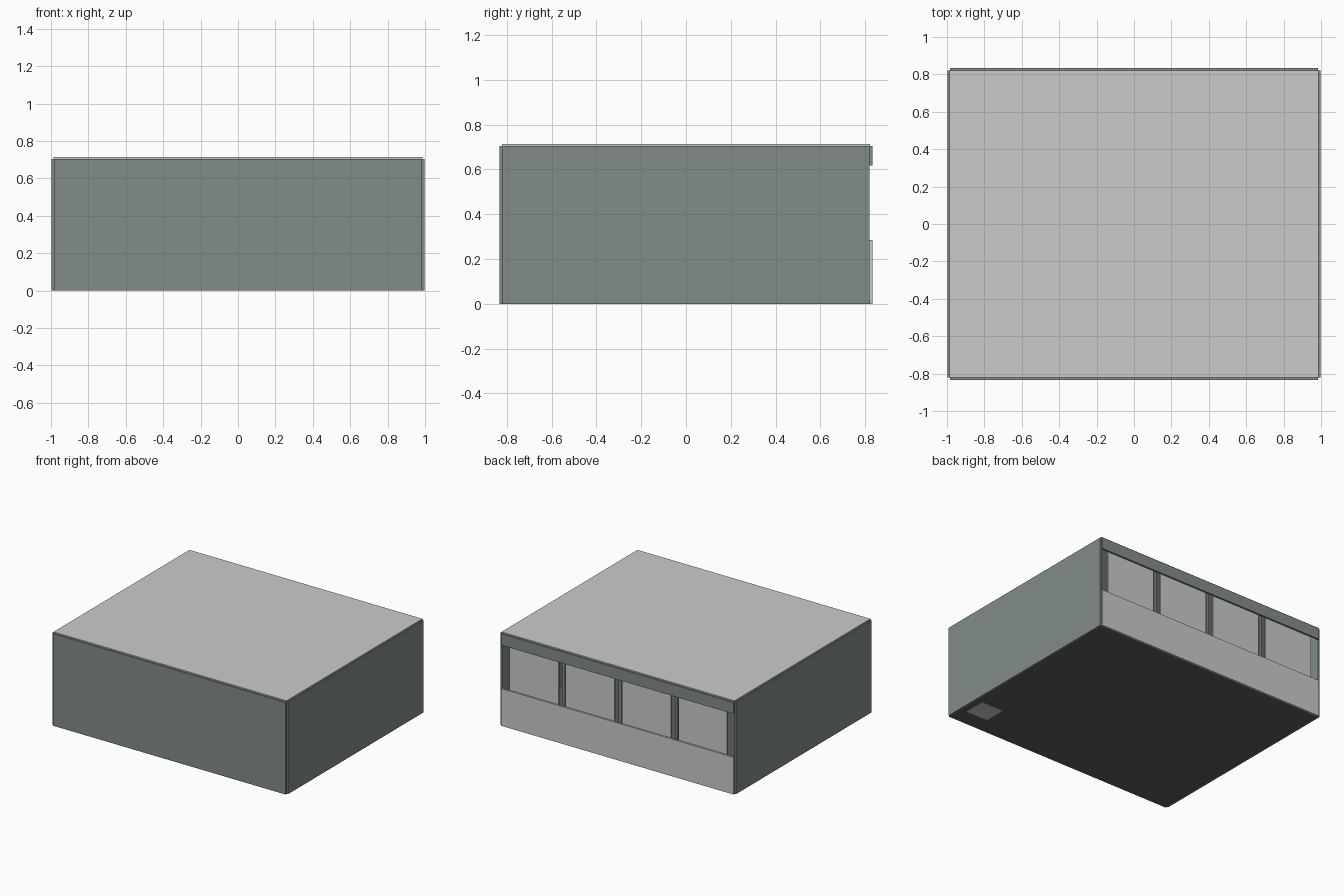
import bpy

if "Cube" in bpy.data.objects:
    bpy.data.objects.remove(bpy.data.objects["Cube"])


def material(name, rgb):
    m = bpy.data.materials.new(name)
    m.diffuse_color = (*rgb, 1)
    m.use_nodes = True
    m.node_tree.nodes["Principled BSDF"].inputs["Base Color"].default_value = m.diffuse_color
    return m


LIGHT = material("light grey", (0.60, 0.60, 0.595))
WALL = material("green grey", (0.225, 0.265, 0.255))
DARK = material("dark grey", (0.11, 0.11, 0.11))


def box(name, mat, x, y, z):
    """Box from (min, max) extents on each axis."""
    bpy.ops.mesh.primitive_cube_add(
        size=1, location=[(a + b) / 2 for a, b in (x, y, z)])
    ob = bpy.context.object
    ob.name = name
    ob.scale = [b - a for a, b in (x, y, z)]
    bpy.ops.object.transform_apply(location=False, rotation=False, scale=True)
    ob.data.materials.append(mat)
    return ob


# outer shell: thin wall sheets that leave a small notch at each corner
H = 0.705
box("front_wall", WALL, (-0.985, 0.985), (-0.833, -0.82), (0, H))
for name, s in (("left_wall", -1), ("right_wall", 1)):
    box(name, WALL, sorted((s * 0.985, s * 0.997)), (-0.82, 0.82), (0, H))
box("roof", LIGHT, (-0.987, 0.987), (-0.822, 0.822), (0.70, 0.714))
box("floor", DARK, (-0.987, 0.987), (-0.822, 0.822), (0.003, 0.014))

# square access plate under the front right corner
box("floor_plate", LIGHT, (0.75, 0.935), (-0.70, -0.53), (0, 0.016))

# back side: low light panel, high band, open strip in between
box("back_lower_panel", LIGHT, (-0.985, 0.985), (0.82, 0.833), (0, 0.285))
box("back_upper_band", WALL, (-0.985, 0.985), (0.82, 0.833), (0.617, H))

# four panels set just behind the open strip
PITCH, WIDTH = 0.477, 0.415
for i in range(4):
    cx = (i - 1.5) * PITCH
    box(f"window_panel_{i + 1}", LIGHT,
        (cx - WIDTH / 2, cx + WIDTH / 2), (0.808, 0.819), (0.275, 0.627))

# slim posts behind the gaps
for i in range(3):
    cx = (i - 1) * PITCH
    box(f"window_post_{i + 1}", WALL,
        (cx - 0.012, cx + 0.012), (0.78, 0.80), (0.014, 0.70))
